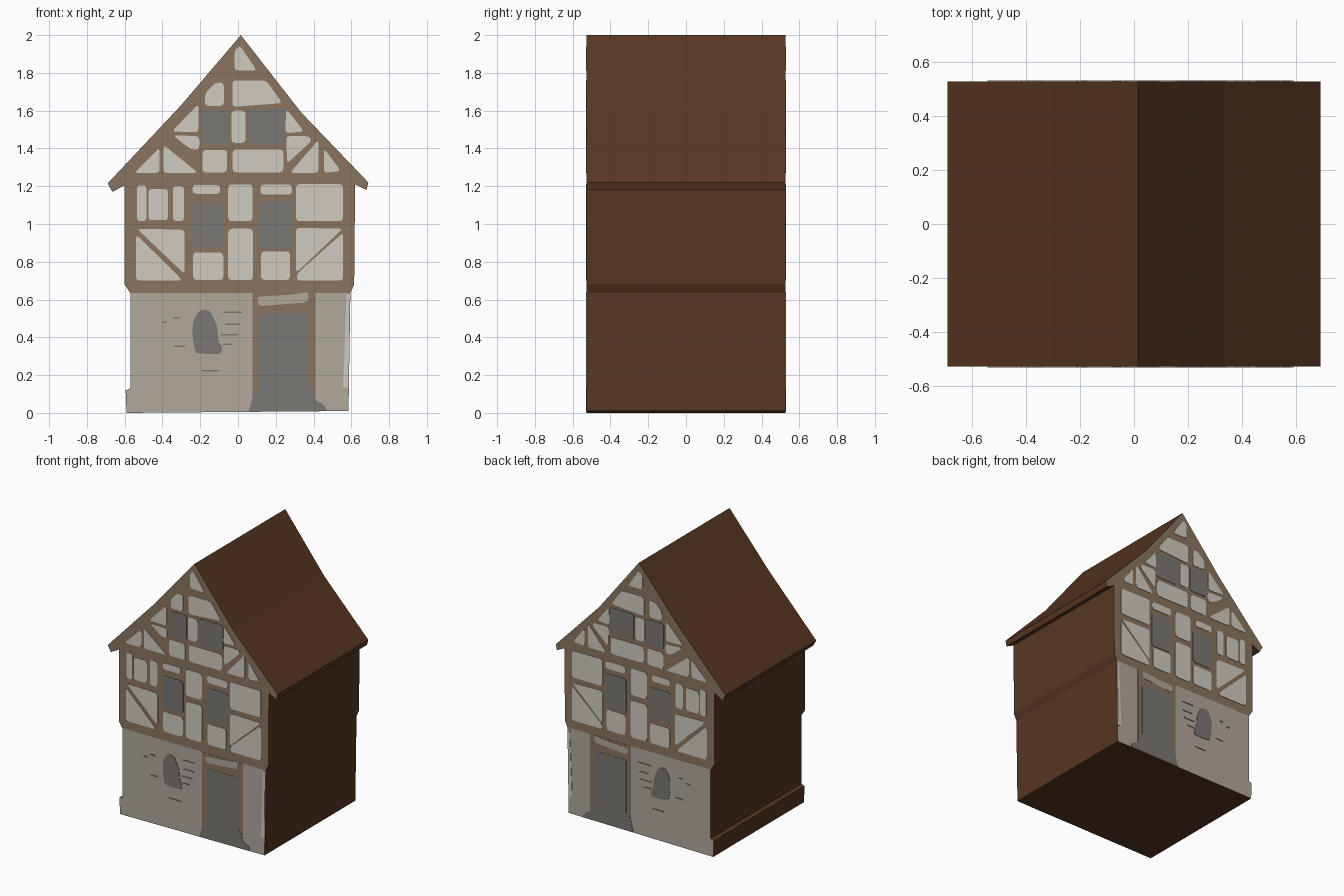
import bpy, bmesh
from mathutils import Vector

HALF = 0.527      # half depth of the body; plates stand just proud of it
SPLIT = 0.635     # top of the stone ground floor


def material(name, hex_code):
    m = bpy.data.materials.new(name)
    srgb = [int(hex_code[i:i + 2], 16) / 255 for i in (0, 2, 4)]
    m.diffuse_color = [((c + 0.055) / 1.055) ** 2.4 for c in srgb] + [1]
    return m


BROWN = material("dark brown", "573622")
TIMBER = material("timber", "8A7560")
PLASTER = material("plaster", "CFCCC0")
STONE = material("stone", "B0A89B")
GREY = material("opening grey", "7B7873")


def prism(bm, pts, y0, y1):
    """Extrude an x/z outline from y0 to y1."""
    face = bm.faces.new([bm.verts.new((x, y0, z)) for x, z in pts])
    out = bmesh.ops.extrude_face_region(bm, geom=[face])
    for v in out["geom"]:
        if isinstance(v, bmesh.types.BMVert):
            v.co.y = y1


def finish(bm, name, mats):
    bmesh.ops.recalc_face_normals(bm, faces=bm.faces[:])
    me = bpy.data.meshes.new(name)
    bm.to_mesh(me)
    bm.free()
    ob = bpy.data.objects.new(name, me)
    for m in mats:
        me.materials.append(m)
    bpy.context.collection.objects.link(ob)
    return ob


def rounded(pts, r):
    """Soften every corner of an outline with a short curve."""
    out, n = [], len(pts)
    for i in range(n):
        p, a, b = (Vector(pts[k % n]) for k in (i, i - 1, i + 1))
        s = p + (a - p).normalized() * min(r, 0.35 * (a - p).length)
        e = p + (b - p).normalized() * min(r, 0.35 * (b - p).length)
        out += [s, s * 0.25 + p * 0.5 + e * 0.25, e]
    return out


def plates(name, mat, shapes, r=0.02, top=0.003):
    """Thin plates on both gable ends; four plain numbers mean a rectangle."""
    bm = bmesh.new()
    for s in shapes:
        if not isinstance(s[0], tuple):
            x0, z0, x1, z1 = s
            s = [(x0, z0), (x1, z0), (x1, z1), (x0, z1)]
        pts = rounded(s, r) if r else s
        for side in (-1, 1):
            prism(bm, pts, side * (HALF - 0.002), side * (HALF + top))
    finish(bm, name, [mat])


# House body: one profile run front to back
profile = [(0.015, 2.0), (0.335, 1.59), (0.69, 1.22), (0.68, 1.18),
           (0.62, 1.21), (0.615, 0.68), (0.595, 0.635), (0.585, 0.01),
           (-0.59, 0.0), (-0.595, 0.12), (-0.57, 0.13), (-0.57, 0.635),
           (-0.60, 0.68), (-0.60, 1.205), (-0.665, 1.17), (-0.69, 1.215),
           (-0.30, 1.63)]
bm = bmesh.new()
prism(bm, profile, -HALF, HALF)
bmesh.ops.bisect_plane(bm, geom=bm.verts[:] + bm.edges[:] + bm.faces[:],
                       plane_co=(0, 0, SPLIT + 0.001), plane_no=(0, 0, 1))
bm.normal_update()
for f in bm.faces:   # gable ends: stone below, timber above
    if abs(f.normal.y) > 0.9:
        f.material_index = 1 if f.calc_center_median().z < SPLIT else 2
finish(bm, "house_body", [BROWN, STONE, TIMBER])

# Plaster panels between the beams
plates("attic_panels", PLASTER, [
    [(0.01, 1.945), (-0.018, 1.92), (-0.018, 1.812), (0.10, 1.812)],
    [(-0.175, 1.625), (-0.075, 1.625), (-0.075, 1.75), (-0.125, 1.745), (-0.175, 1.69)],
    [(-0.03, 1.62), (0.235, 1.64), (0.15, 1.76), (-0.03, 1.76)],
    (-0.035, 1.43, 0.04, 1.60),
    (-0.188, 1.273, -0.058, 1.393), (-0.028, 1.273, 0.24, 1.395),
    [(-0.21, 1.635), (-0.35, 1.49), (-0.21, 1.485)],
    [(-0.345, 1.47), (-0.205, 1.465), (-0.205, 1.395), (-0.25, 1.395)],
    [(-0.395, 1.42), (-0.395, 1.27), (-0.21, 1.27)],
    [(-0.415, 1.405), (-0.55, 1.27), (-0.415, 1.27)],
])
plates("attic_right_panels", PLASTER, [
    [(0.255, 1.61), (0.35, 1.49), (0.25, 1.48)],
    [(0.255, 1.465), (0.375, 1.465), (0.39, 1.44), (0.26, 1.32)],
    [(0.425, 1.445), (0.425, 1.27), (0.275, 1.27)],
    [(0.455, 1.40), (0.545, 1.28), (0.455, 1.27)],
])
plates("middle_upper_panels", PLASTER, [
    (-0.535, 1.015, -0.485, 1.205), (-0.475, 1.02, -0.37, 1.185),
    (-0.345, 1.015, -0.285, 1.20), (-0.24, 1.16, -0.095, 1.207),
    (-0.052, 1.015, 0.077, 1.21), (0.12, 1.155, 0.285, 1.21),
    (0.307, 1.015, 0.556, 1.212),
])
plates("middle_lower_panels", PLASTER, [
    (-0.238, 0.703, -0.078, 0.85), (-0.052, 0.703, 0.08, 0.975),
    (0.122, 0.703, 0.275, 0.855),
    [(-0.535, 0.975), (-0.283, 0.97), (-0.283, 0.735)],
    [(-0.54, 0.945), (-0.54, 0.70), (-0.295, 0.70), (-0.33, 0.74)],
    [(0.307, 0.98), (0.555, 0.975), (0.307, 0.74)],
    [(0.557, 0.955), (0.557, 0.70), (0.31, 0.70), (0.315, 0.74)],
])

# Windows
plates("windows", GREY, [
    (-0.19, 1.42, -0.047, 1.605), (0.055, 1.42, 0.25, 1.61),
    (-0.24, 0.875, -0.075, 1.113), (0.115, 0.868, 0.288, 1.118),
    [(-0.225, 0.315), (-0.09, 0.31), (-0.083, 0.35), (-0.105, 0.38), (-0.11, 0.46),
     (-0.15, 0.545), (-0.205, 0.545), (-0.24, 0.48), (-0.24, 0.39)],
])

# Weathered joints in the stone wall
plates("wall_joints", GREY, [
    (x, z, x + w, z + 0.008) for x, z, w in
    [(-0.40, 0.475, 0.025), (-0.34, 0.35, 0.06), (-0.345, 0.50, 0.035),
     (-0.19, 0.22, 0.09), (-0.08, 0.53, 0.10), (-0.09, 0.41, 0.09),
     (-0.07, 0.465, 0.08), (-0.08, 0.36, 0.05)]], r=0)

# Door surround, lintel stone, door with worn threshold, pale corner strip
plates("door_frame", TIMBER, [(0.077, 0.05, 0.41, 0.636)], r=0, top=0.0015)
plates("lintel_panel", STONE, [
    [(0.11, 0.565), (0.37, 0.585), (0.375, 0.64), (0.27, 0.625), (0.10, 0.615)]])
plates("door", GREY, [
    [(0.055, 0.008), (0.472, 0.01), (0.455, 0.045), (0.41, 0.065), (0.40, 0.12),
     (0.372, 0.14), (0.372, 0.525), (0.115, 0.525), (0.115, 0.125),
     (0.08, 0.11), (0.07, 0.05)]], r=0.01)
plates("corner_strip", PLASTER, [
    [(0.556, 0.14), (0.585, 0.13), (0.59, 0.628), (0.575, 0.628)]], r=0.005)
